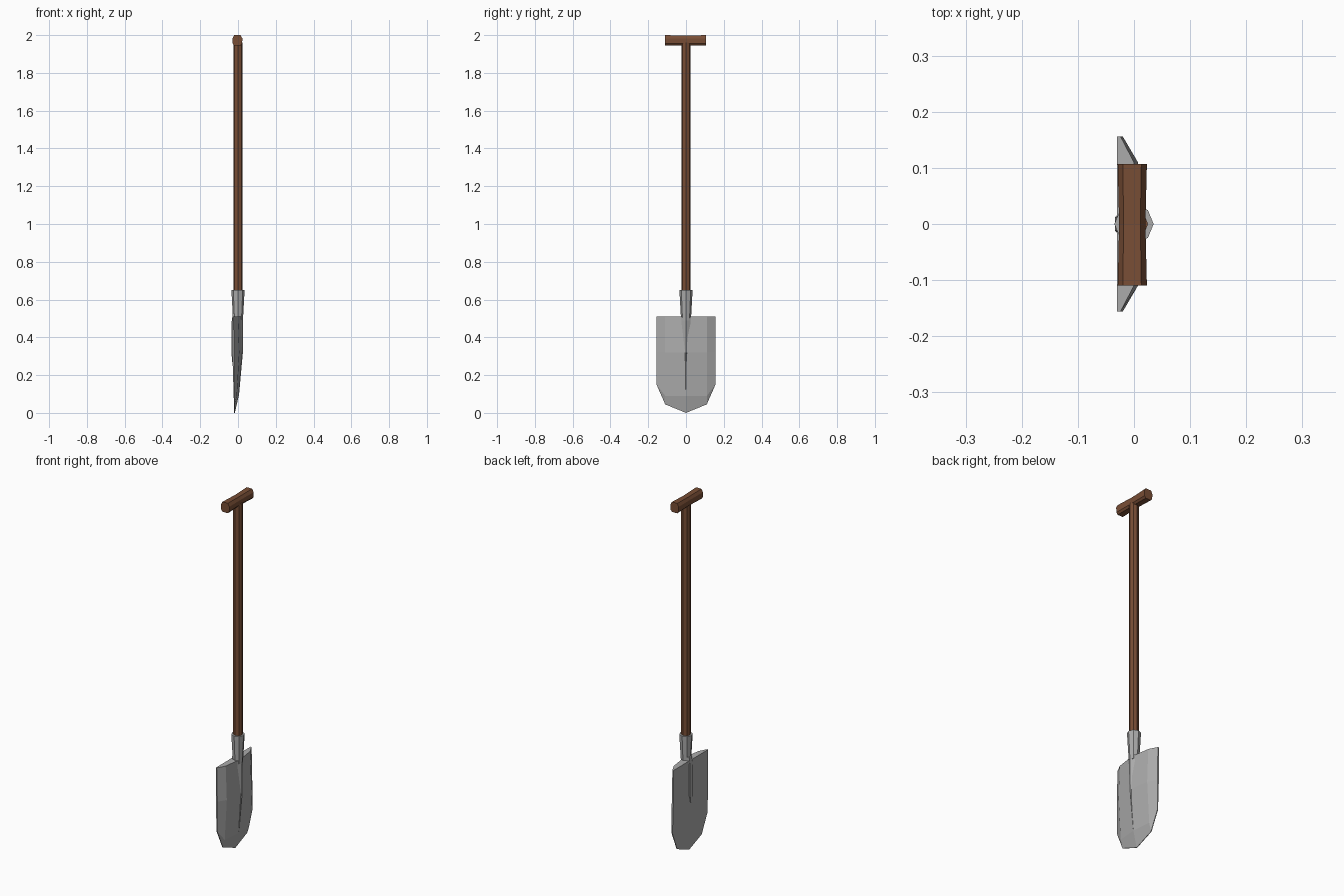
import bpy, bmesh, math

if "Cube" in bpy.data.objects:
    bpy.data.objects.remove(bpy.data.objects["Cube"])


def material(name, rgb):
    m = bpy.data.materials.new(name)
    m.diffuse_color = (*rgb, 1)
    m.use_nodes = True
    m.node_tree.nodes["Principled BSDF"].inputs["Base Color"].default_value = m.diffuse_color
    return m


METAL = material("grey metal", (0.41, 0.41, 0.41))
WOOD = material("brown wood", (0.19, 0.076, 0.036))


def make(name, verts, faces, mat):
    bm = bmesh.new()
    vs = [bm.verts.new(v) for v in verts]
    for f in faces:
        bm.faces.new([vs[i] for i in f])
    bmesh.ops.recalc_face_normals(bm, faces=bm.faces)
    me = bpy.data.meshes.new(name)
    bm.to_mesh(me)
    bm.free()
    me.materials.append(mat)
    ob = bpy.data.objects.new(name, me)
    bpy.context.collection.objects.link(ob)
    return ob


def loft(name, rings, mat):
    """Skin equal-length rings of points and cap both ends."""
    n = len(rings[0])
    faces = [(r * n + i, r * n + (i + 1) % n, (r + 1) * n + (i + 1) % n, (r + 1) * n + i)
             for r in range(len(rings) - 1) for i in range(n)]
    last = (len(rings) - 1) * n
    faces += [tuple(range(n)), tuple(range(last, last + n))]
    return make(name, [p for r in rings for p in r], faces, mat)


def octagon(r, z, cx=0.0):
    return [(cx + r * math.cos(k * math.pi / 4), r * math.sin(k * math.pi / 4), z)
            for k in range(8)]


# shaft and tapered socket
loft("shaft", [octagon(0.025, 0.56), octagon(0.025, 1.96)], WOOD)
loft("socket", [octagon(0.026, 0.49), octagon(0.035, 0.65)], METAL)

# cross grip: chamfered profile (x, z), slightly waisted in the middle
profile = [(-0.02, 1.944), (0.013, 1.944), (0.022, 1.955), (0.023, 1.983),
           (0.013, 2.0), (-0.02, 2.0), (-0.029, 1.983), (-0.028, 1.955)]
loft("grip", [[(-0.004 + (x + 0.004) * s, y, 1.972 + (z - 1.972) * s) for x, z in profile]
              for y, s in ((-0.11, 1), (0, 0.9), (0.107, 1))], WOOD)

# blade: bulged front over a flat back; each row is (z, x) at centre, shoulder, edge
cols = (0.0, 0.11, 0.156)
rows = [
    ((0.51, 0.016), (0.51, 0.0), (0.51, -0.024)),
    ((0.32, 0.022), (0.32, 0.007), (0.32, -0.020)),
    ((0.09, 0.004), (0.09, -0.006), (0.15, -0.020)),
    ((0.00, -0.017), (0.045, -0.018), None),
]


def back_x(z):
    return -0.030 + 0.010 * max(0, 0.32 - z) / 0.32


verts, index = [], {}
for j, row in enumerate(rows):
    for c in (-2, -1, 0, 1, 2):
        p = row[abs(c)]
        if p is None:
            continue
        y = math.copysign(cols[abs(c)], c)
        for side, x in (("f", p[1]), ("b", back_x(p[0]))):
            index[side, j, c] = len(verts)
            verts.append((x, y, p[0]))
faces = []
for side in "fb":
    for j in range(3):
        for c in range(-2, 2):
            q = [(side, j, c), (side, j, c + 1), (side, j + 1, c + 1), (side, j + 1, c)]
            faces.append([index[k] for k in q if k in index])
rim = ([(0, c) for c in range(-2, 3)] + [(1, 2), (2, 2), (3, 1), (3, 0), (3, -1),
                                         (2, -2), (1, -2)])
for a, b in zip(rim, rim[1:] + rim[:1]):
    faces.append([index[("f", *a)], index[("f", *b)], index[("b", *b)], index[("b", *a)]])
make("blade", verts, faces, METAL)

# fine ridge down the bulged side, running out toward the tip
loft("front_ridge", [[(x - 0.012, -w, z), (x, 0, z), (x - 0.012, w, z)]
                     for z, x, w in ((0.51, 0.026, 0.026), (0.32, 0.026, 0.012),
                                     (0.10, 0.006, 0.002))], METAL)

# pointed tongue of the socket on the flat side
loft("back_tongue", [[(-0.02, -w, z), (-x, -w * 0.5, z), (-x, w * 0.5, z), (-0.02, w, z)]
                     for z, x, w in ((0.53, 0.027, 0.022), (0.48, 0.034, 0.024),
                                     (0.31, 0.034, 0.022), (0.27, 0.031, 0.003))], METAL)
